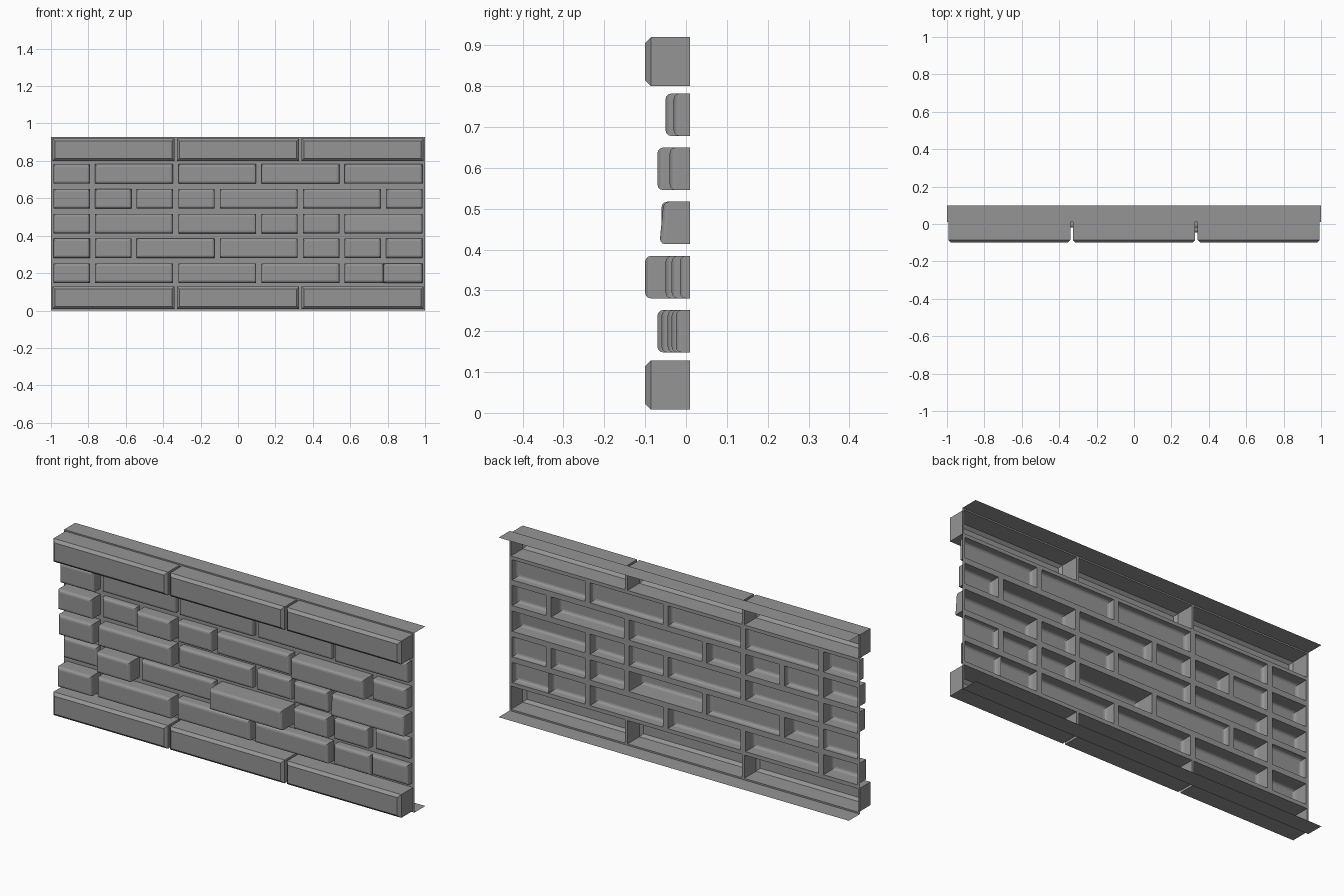
import bpy, bmesh

if "Cube" in bpy.data.objects:
    bpy.data.objects.remove(bpy.data.objects["Cube"], do_unlink=True)

stone = bpy.data.materials.new("grey stone")
stone.use_nodes = True
stone.diffuse_color = (0.3, 0.3, 0.3, 1)
stone.node_tree.nodes["Principled BSDF"].inputs["Base Color"].default_value = (0.3, 0.3, 0.3, 1)

BACK, HEIGHT = 0.01, 0.927
UNIT, JOINT = 2 / 9, 0.028


def finish(bm, name):
    mesh = bpy.data.meshes.new(name)
    bm.to_mesh(mesh)
    bm.free()
    mesh.materials.append(stone)
    bpy.context.collection.objects.link(bpy.data.objects.new(name, mesh))


def block(name, x0, x1, z0, z1, front, bevel, segments, tilt=0):
    """Hollow block, open at the back, with its front edges bevelled."""
    bm = bmesh.new()
    bmesh.ops.create_cube(bm, size=1)
    for v in bm.verts:
        upper, rear = v.co.z > 0, v.co.y > 0
        v.co.x = x1 if v.co.x > 0 else x0
        v.co.z = z1 if upper else z0
        v.co.y = BACK if rear else front + (tilt if upper else 0)
    bm.normal_update()
    rear = [f for f in bm.faces if f.normal.y > 0.9]
    bmesh.ops.delete(bm, geom=rear, context='FACES')
    edges = [e for e in bm.edges if all(v.co.y < BACK - 0.001 for v in e.verts)]
    bmesh.ops.bevel(bm, geom=edges, offset=bevel, segments=segments,
                    profile=0.5, affect='EDGES')
    finish(bm, name)


def sheet(bm, corners):
    bm.faces.new([bm.verts.new(c) for c in corners])


def strip(bm, x0, x1, z0, z1):
    sheet(bm, [(x0, BACK, z0), (x1, BACK, z0), (x1, BACK, z1), (x0, BACK, z1)])


mortar = bmesh.new()
bands = []          # heights of every course, bottom to top

# Coping courses: three long blocks at the bottom and the top
for label, z0, z1 in (("base", 0.008, 0.128), ("top", 0.80, 0.92)):
    bands.append((z0, z1))
    spans = [(-0.993, -0.34), (-0.327, 0.327), (0.34, 0.993)]
    for i, (a, b) in enumerate(spans):
        block(f"{label}_block_{i + 1}", a, b, z0, z1, -0.1, 0.014, 1)
    edges = [-1] + [x for s in spans for x in s] + [1]
    for a, b in zip(edges[::2], edges[1::2]):
        strip(mortar, a, b, z0, z1)

# Brick courses, bottom to top: (length in units, projection in hundredths)
courses = [
    [(1, 7), (2, 6), (2, 4.5), (2, 4.5), (1, 3.5), (1, 2.5)],
    [(1, 2), (1, 7), (2, 2), (2, 10), (1, 5), (1, 3.5), (1, 1.5)],
    [(1, 6), (2, 5.5), (2, 3), (1, 3), (1, 4.5), (2, 6.5)],
    [(1, 6.5), (1, 2), (1, 6), (1, 4), (2, 4), (2, 7), (1, 4)],
    [(1, 5), (2, 2), (2, 2.5), (2, 2), (2, 3)],
]
for row, course in enumerate(courses):
    z0 = 0.148 + row * 0.1325
    z1 = z0 + 0.104
    bands.append((z0, z1))
    left = -1
    strip(mortar, -1, -1 + JOINT / 2, z0, z1)
    for i, (length, out) in enumerate(course):
        right = left + length * UNIT
        a, b = left + JOINT / 2, right - JOINT / 2
        # The last two bricks of the lowest course butt together
        if row == 0 and i == 4:
            b = right - 0.001
        if row == 0 and i == 5:
            a = left
        if row == 0 and i >= 4:
            mid = 1 - UNIT
            a, b = (a, mid) if i == 4 else (mid, b)
        tilted = row == 2 and i == len(course) - 1
        block(f"brick_{row + 1}_{i + 1}", a, b, z0, z1, -out / 100,
              0.014, 3, 0.01 if tilted else 0)
        if not (row == 0 and i == 4):
            strip(mortar, b, min(right + JOINT / 2, 1), z0, z1)
        left = right

# Mortar between the courses
bands.sort()
levels = [0] + [z for band in bands for z in band] + [HEIGHT]
for z0, z1 in zip(levels[::2], levels[1::2]):
    strip(mortar, -1, 1, z0, z1)
finish(mortar, "mortar")

# Thin flanges reaching back along the bottom and the top
for name, z in (("bottom_flange", 0), ("top_flange", HEIGHT)):
    bm = bmesh.new()
    sheet(bm, [(-1, BACK, z), (1, BACK, z), (1, 0.1, z), (-1, 0.1, z)])
    finish(bm, name)
